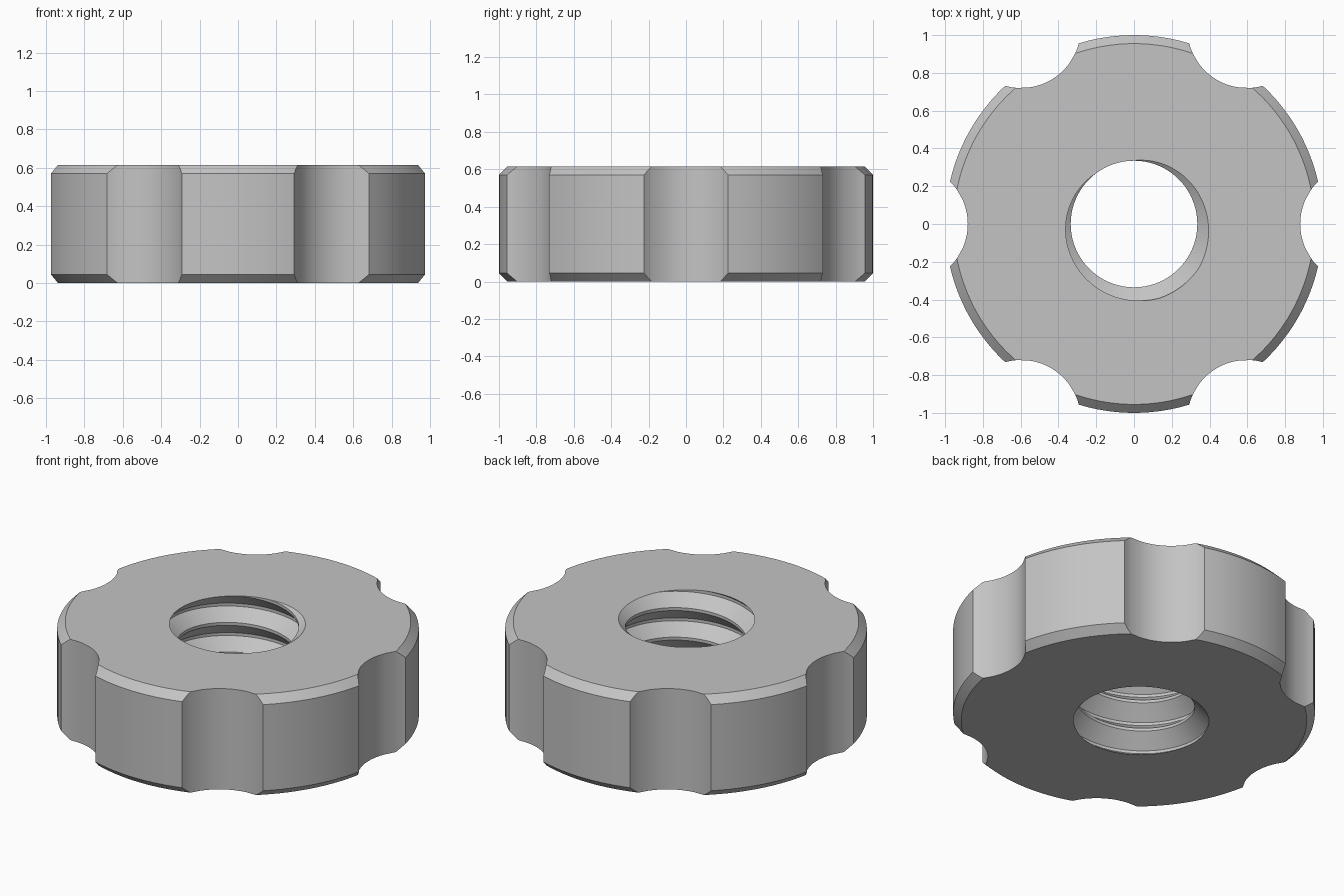
import bpy, bmesh
from math import sin, cos, sqrt, radians, degrees, acos, tau

cube = bpy.data.objects.get("Cube")
if cube:
    bpy.data.objects.remove(cube)

HEIGHT, OUTER, CHAMFER = 0.615, 1.0, 0.045
SCALLOP_CENTRE, SCALLOP_R = 1.196, 0.316
MINOR, MAJOR, PITCH = 0.335, 0.415, 0.18
BREAKS = (0, 0.1, 0.45, 0.55)        # corners of the thread profile, in pitches
RADII = (MINOR, MINOR, MAJOR, MAJOR)
PHASE = 0.05 - HEIGHT / PITCH + 110 / 360
INNER = OUTER - CHAMFER


def scallop_edge(r):
    """Angle in degrees at which the scallop crosses radius r."""
    d = SCALLOP_CENTRE
    return degrees(acos((d * d + r * r - SCALLOP_R ** 2) / (2 * d * r)))


def scallop_radius(phi):
    """Radius of the scalloped wall at an angle from the scallop centre."""
    if abs(phi) > scallop_edge(OUTER) + 0.001:
        return OUTER
    a = radians(phi)
    return SCALLOP_CENTRE * cos(a) - sqrt(SCALLOP_R ** 2 - (SCALLOP_CENTRE * sin(a)) ** 2)


def thread_radius(theta, z):
    u = (z / PITCH - theta / tau + PHASE) % 1
    points = list(zip(BREAKS + (1,), RADII + (MINOR,)))
    for (u0, r0), (u1, r1) in zip(points, points[1:]):
        if u <= u1:
            return r0 + (r1 - r0) * (u - u0) / (u1 - u0)
    return MINOR


def column(theta, phi):
    """Closed radial section: outer wall going up, thread going down."""
    wall = scallop_radius(phi)
    rim = min(INNER, wall)
    cut = max(0, wall - INNER)
    section = [(rim, 0), (wall, cut), (wall, HEIGHT - cut), (rim, HEIGHT)]
    turns = int(HEIGHT / PITCH) + 3
    for k in range(turns, -turns, -1):
        for b in reversed(BREAKS):
            z = PITCH * (k + b + theta / tau - PHASE)
            z = min(HEIGHT, max(0, z))
            section.append((thread_radius(theta, z), z))
    return [(r * cos(theta), r * sin(theta), z) for r, z in section]


# Angles for one sixth of the nut, mirrored about the scallop centre
half = [2, 4, 6, 8, scallop_edge(INNER), 12, scallop_edge(OUTER), 16, 19, 22, 25, 27.5]
sector = sorted([-a for a in half] + [0] + half + [30])
angles = sorted((60 * i + a, a) for i in range(6) for a in sector)
angles.append((angles[0][0] + 360, angles[0][1]))

# Scalloped threaded nut body
bm = bmesh.new()
columns = [[bm.verts.new(p) for p in column(radians(t), a)] for t, a in angles]
for left, right in zip(columns, columns[1:]):
    n = len(left)
    for i in range(n):
        j = (i + 1) % n
        bm.faces.new((left[i], right[i], right[j], left[j]))
bmesh.ops.remove_doubles(bm, verts=bm.verts, dist=0.0001)
bmesh.ops.dissolve_degenerate(bm, edges=bm.edges, dist=0.0001)
bmesh.ops.recalc_face_normals(bm, faces=bm.faces)

mesh = bpy.data.meshes.new("scalloped_nut")
bm.to_mesh(mesh)
bm.free()
nut = bpy.data.objects.new("scalloped_nut", mesh)
bpy.context.collection.objects.link(nut)

# Plain grey metal
grey = bpy.data.materials.new("grey_metal")
grey.use_nodes = True
colour = (0.55, 0.55, 0.55, 1)
grey.diffuse_color = colour
grey.node_tree.nodes["Principled BSDF"].inputs["Base Color"].default_value = colour
mesh.materials.append(grey)

bpy.context.view_layer.objects.active = nut
nut.select_set(True)
bpy.ops.object.shade_smooth_by_angle(angle=radians(25))
